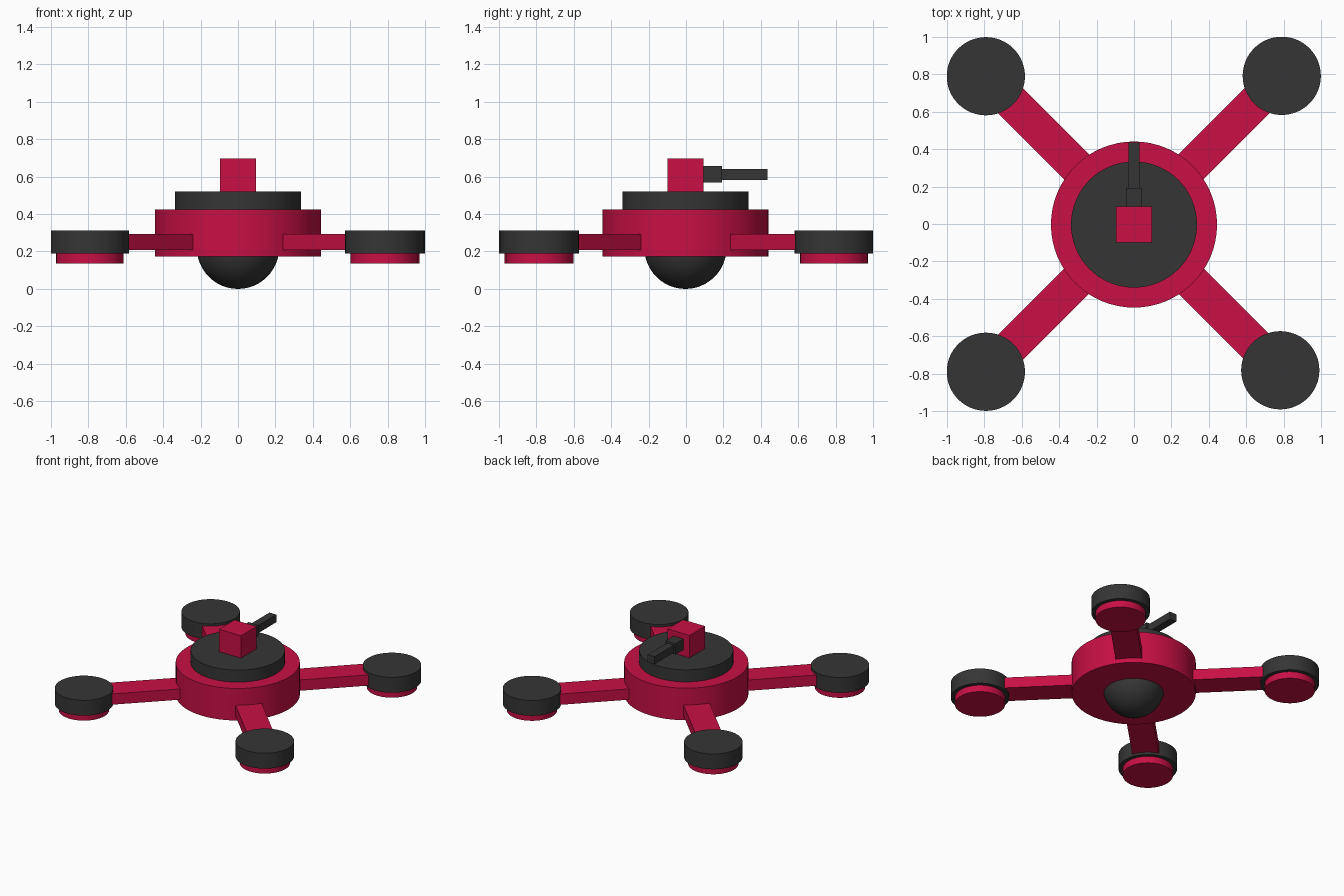
import bpy
from math import atan2, hypot, radians
from mathutils import Vector

old = bpy.data.objects.get("Cube")
if old:
    bpy.data.objects.remove(old, do_unlink=True)


def material(name, rgb):
    mat = bpy.data.materials.new(name)
    mat.use_nodes = True
    mat.diffuse_color = (*rgb, 1)
    mat.node_tree.nodes["Principled BSDF"].inputs["Base Color"].default_value = (*rgb, 1)
    return mat


RED = material("crimson", (0.58, 0.005, 0.058))
DARK = material("charcoal", (0.036, 0.036, 0.036))


def finish(name, mat, smooth):
    obj = bpy.context.object
    obj.name = obj.data.name = name
    obj.data.materials.append(mat)
    if smooth:
        bpy.ops.object.shade_smooth_by_angle(angle=radians(35))
    return obj


def disc(name, mat, x, y, radius, z0, z1):
    bpy.ops.mesh.primitive_cylinder_add(vertices=64, radius=radius, depth=z1 - z0,
                                        location=(x, y, (z0 + z1) / 2))
    return finish(name, mat, True)


def box(name, mat, center, size, turn=0):
    bpy.ops.mesh.primitive_cube_add(size=1, location=center, rotation=(0, 0, turn))
    bpy.context.object.scale = size
    bpy.ops.object.transform_apply(location=False, rotation=False, scale=True)
    return finish(name, mat, False)


# Central body with its upper deck and the sensor dome below
MID_Y = -0.003
disc("body", RED, 0, MID_Y, 0.444, 0.172, 0.425)
disc("upper_deck", DARK, 0, MID_Y, 0.337, 0.42, 0.52)
bpy.ops.mesh.primitive_uv_sphere_add(segments=48, ring_count=24, radius=0.22,
                                     location=(0, MID_Y, 0.22))
finish("sensor_dome", DARK, True)

# Turret and its two-step barrel, pointing to the back
box("turret", RED, (0, MID_Y, 0.607), (0.193, 0.193, 0.18))
box("barrel_base", DARK, (0, 0.13, 0.613), (0.086, 0.125, 0.086))
box("barrel", DARK, (0, 0.3, 0.612), (0.06, 0.27, 0.06))

# Four diagonal arms, each with a motor and a rotor disc
ROTORS = {
    "front_left": (0.782, -0.782),
    "front_right": (-0.792, -0.79),
    "back_left": (0.79, 0.792),
    "back_right": (-0.792, 0.79),
}
for place, (x, y) in ROTORS.items():
    start = Vector((x, y, 0)).normalized() * 0.3
    end = Vector((x, y, 0))
    middle = (start + end) / 2
    middle.z = 0.25
    box(place + "_arm", RED, middle, (hypot(x, y) - 0.3, 0.19, 0.085), atan2(y, x))
    disc(place + "_motor", RED, x, y, 0.18, 0.137, 0.2)
    disc(place + "_rotor", DARK, x, y, 0.209, 0.19, 0.311)
